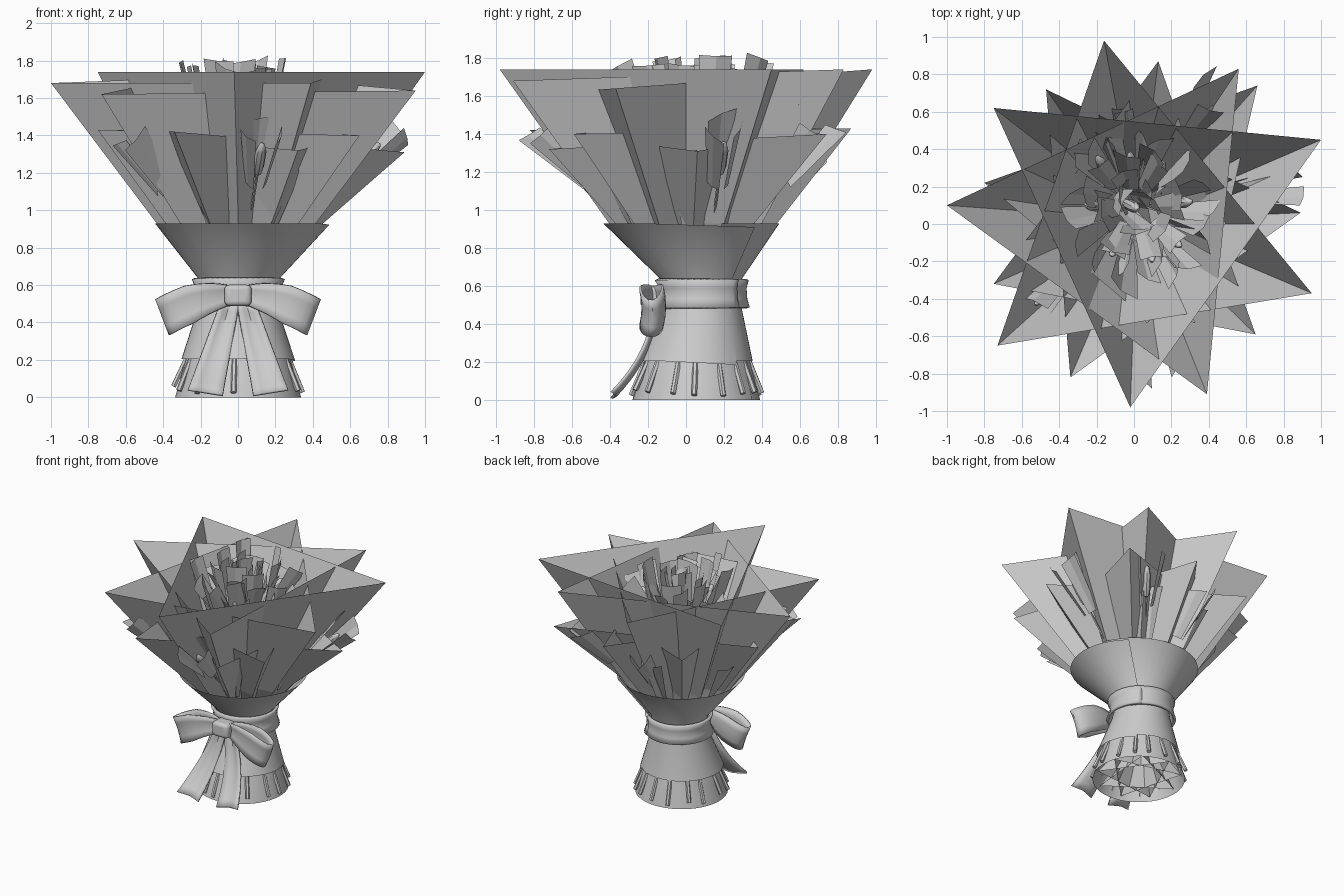
import bpy, math, random
from mathutils import Vector, Matrix

if "Cube" in bpy.data.objects:
    bpy.data.objects.remove(bpy.data.objects["Cube"])

random.seed(7)
paper = bpy.data.materials.new("pale grey paper")
paper.diffuse_color = (0.6, 0.6, 0.6, 1)
paper.use_nodes = True
paper.node_tree.nodes["Principled BSDF"].inputs["Base Color"].default_value = paper.diffuse_color
NECK = Vector((0, 0.09, 0.56))


def make(name, verts, faces, smooth=False, thick=0):
    me = bpy.data.meshes.new(name)
    me.from_pydata([tuple(v) for v in verts], [], faces)
    me.materials.append(paper)
    ob = bpy.data.objects.new(name, me)
    bpy.context.collection.objects.link(ob)
    if thick:
        mod = ob.modifiers.new("thickness", 'SOLIDIFY')
        mod.thickness = thick
        mod.offset = 0
    if smooth:
        bpy.context.view_layer.objects.active = ob
        ob.select_set(True)
        bpy.ops.object.shade_smooth_by_angle(angle=math.radians(40))
        ob.select_set(False)
    return ob


def grid(rows, closed=False):
    """Join equal-length rows of points into quads."""
    n = len(rows[0])
    verts = [p for r in rows for p in r]
    faces = [(i * n + j, i * n + (j + 1) % n, (i + 1) * n + (j + 1) % n, (i + 1) * n + j)
             for i in range(len(rows) - 1) for j in range(n if closed else n - 1)]
    return verts, faces


def wrap(name, profile, start, sweep, grow, thick=0, drop=0, n=48):
    """Sheet rolled round the stems with an overlapping end; profile is (z, radius, cx, cy)."""
    rows = []
    for z, r, cx, cy in profile:
        row = []
        for j in range(n + 1):
            t = j / n
            a = math.radians(start + sweep * t)
            rr = r * (1 + grow * t)
            row.append((cx + rr * math.cos(a), cy + rr * math.sin(a), z - drop * max(0, t - 0.8) / 0.2))
        rows.append(row)
    return make(name, *grid(rows), smooth=True, thick=thick)


# Outer wrap, inner skirt and ribbon band
wrap("outer_wrap", [(0.205, 0.30, 0, 0.05), (0.47, 0.215, 0, 0.08), (0.56, 0.195, 0, 0.09),
                    (0.64, 0.215, 0, 0.08), (0.93, 0.46, 0.02, 0.03)], 20, 385, 0.02, drop=0.02)
wrap("inner_skirt", [(0, 0.335, 0, 0.055), (0.22, 0.275, 0, 0.06), (0.5, 0.18, 0, 0.09)], 40, 380, 0.01)
wrap("ribbon_band", [(0.485, 0.24, 0, 0.085), (0.53, 0.222, 0, 0.09), (0.59, 0.218, 0, 0.09),
                     (0.635, 0.235, 0, 0.085)], 30, 380, 0.03, thick=0.02)


# Triangular paper funnels whose corners form the star
def funnel(name, tips):
    tips = [Vector(t) for t in tips]
    mid = []
    for t in tips:
        d = Vector((t.x, t.y - 0.06, 0)).normalized() * 0.445
        mid.append(Vector((d.x + 0.01, d.y + 0.04, 0.93)))
    low = [NECK + Vector((m.x, m.y - 0.05, 0)) * 0.3 for m in mid]
    make(name, *grid([low, mid, tips], closed=True))


funnels = [
    [(1.0, 0.45, 1.74), (-0.75, 0.62, 1.74), (-0.02, -0.98, 1.74)],
    [(0.56, 0.83, 1.74), (-1.0, 0.1, 1.68), (0.39, -0.91, 1.68)],
    [(0.95, -0.37, 1.64), (-0.16, 0.98, 1.74), (-0.73, -0.65, 1.62)],
    [(0.89, 0.06, 1.31), (-0.47, 0.72, 1.42), (-0.34, -0.82, 1.42)],
    [(0.65, -0.59, 1.40), (0.13, 0.87, 1.43), (-0.75, -0.32, 1.43)],
    [(0.66, 0.74, 1.40), (-0.80, 0.22, 1.42), (0.32, -0.72, 1.32)],
]
for i, tips in enumerate(funnels):
    funnel(f"paper_funnel_{i + 1}", tips)

# Small star of folded paper inside the skirt
for i in range(3):
    ring = [Vector((0.31 * math.cos(a), 0.055 + 0.31 * math.sin(a), 0.02))
            for a in (math.radians(15 + 40 * i + 120 * k) for k in range(3))]
    make(f"lower_funnel_{i + 1}", ring + [NECK - Vector((0, 0, 0.15))], [(0, 1, 3), (1, 2, 3), (2, 0, 3)])


def frame(origin, direction):
    """Z along the direction, Y facing away from the middle."""
    z = Vector(direction).normalized()
    x = Vector((-z.y, z.x, 0)).normalized() if z.xy.length > 0.01 else Vector((1, 0, 0))
    m = Matrix((-x, z.cross(-x), z)).transposed().to_4x4()
    m.translation = origin
    return m


def lathe(name, m, profile, sides, smooth=True):
    rows = [[m @ Vector((r * math.cos(2 * math.pi * k / sides), r * math.sin(2 * math.pi * k / sides), z))
             for k in range(sides)] for r, z in profile]
    return make(name, *grid(rows, closed=True), smooth=smooth)


# Stem ends round the foot
for i in range(16):
    a = 2 * math.pi * (i + random.uniform(-0.25, 0.25)) / 16
    out = Vector((math.cos(a), math.sin(a), 0))
    foot = Vector((0, 0.055, random.uniform(0.02, 0.06))) + out * 0.345
    m = frame(foot, Vector((0, 0.06, 0.26)) + out * 0.25 - foot)
    lathe(f"stem_end_{i + 1}", m, [(0, 0), (0.015, 0), (0.015, 0.23), (0, 0.23)], 6)


# Folded leaf: narrow at the base, slanted at the top, creased down the middle
def leaf(name, m, length, width, base=0.25, fold=0.25, slant=0.05):
    w, s = width / 2, random.uniform(-slant, slant)
    pts = [(-w * base, 0, 0), (0, w * base * fold, 0), (w * base, 0, 0),
           (-w, 0, length - s), (0, w * fold, length), (w, 0, length + s)]
    make(name, [m @ Vector(p) for p in pts], [(0, 1, 4, 3), (1, 2, 5, 4)])


BUD = [(0, 0), (0.022, 0.01), (0.03, 0.06), (0.03, 0.17), (0.014, 0.225), (0, 0.235)]


def flower(name, tip, lean=0.0, reach=0.44, slant=0.05):
    """Bud with one leaf behind it and one on either side."""
    tip = Vector(tip)
    d = tip - NECK
    d = (d.normalized() + Vector((d.x, d.y, 0)).normalized() * lean).normalized()
    start = tip - d * 0.235
    m = frame(start, d)
    lathe(name + "_bud", m, BUD, 8)
    lathe(name + "_stem", frame(NECK, start - NECK), [(0.008, 0), (0.008, (start - NECK).length)], 5)
    for k in range(3):
        spin = math.pi * (1 + 2 * k / 3) + random.uniform(-0.3, 0.3)
        lm = m @ Matrix.Rotation(spin, 4, 'Z') @ Matrix.Translation((0, 0.045, -0.06))
        lm = lm @ Matrix.Rotation(random.uniform(-0.2, -0.05), 4, 'X')
        leaf(f"{name}_leaf_{k + 1}", lm, reach * random.uniform(0.9, 1.1),
             random.uniform(0.13, 0.17), 0.6, 0.2, slant)


# Flowers poking out between the funnels
outer = [(0.13, -0.70, 1.36), (-0.53, -0.43, 1.33), (0.76, 0.2, 1.36),
         (0.42, 0.65, 1.38), (-0.05, 0.62, 1.27)]
for i, tip in enumerate(outer):
    flower(f"outer_flower_{i + 1}", tip, 0, 0.4)

# Flowers inside: a middle one and a ring
inner = [(0.02, 0.08, 1.66), (-0.2, 0.36, 1.6), (-0.26, 0.1, 1.58), (0.16, 0.33, 1.6), (0.31, 0.12, 1.58),
         (0.1, -0.2, 1.6), (0.25, -0.12, 1.56), (-0.12, -0.17, 1.6), (-0.02, 0.38, 1.56)]
for i, tip in enumerate(inner):
    flower(f"inner_flower_{i + 1}", tip, 0.3, 0.38, 0.02)

# Long leaves fanning up from the neck
for i in range(16):
    a = 2 * math.pi * i * 0.382
    r = 0.06 + 0.38 * (i / 16)
    tip = Vector((r * math.cos(a), 0.07 + r * math.sin(a), random.uniform(1.76, 1.86) - 0.15 * r))
    m = frame(NECK, tip - NECK) @ Matrix.Rotation(random.uniform(-0.9, 0.9), 4, 'Z')
    leaf(f"long_leaf_{i + 1}", m, (tip - NECK).length, random.uniform(0.14, 0.2), 0.2, 0.25, 0.015)

# Outer leaves rising from the collar
for i in range(7):
    a = 2 * math.pi * (i + random.uniform(-0.2, 0.2)) / 7
    out = Vector((math.cos(a), math.sin(a), 0))
    low = Vector((0, 0.04, 0.88)) + out * 0.36
    tip = Vector((0, 0.04, random.uniform(1.2, 1.32))) + out * 0.58
    leaf(f"outer_leaf_{i + 1}", frame(low, tip - low), (tip - low).length, random.uniform(0.12, 0.2))

# Bow: two ribbon loops, a knot and two tails
for side, label in ((-1, "left"), (1, "right")):
    rows = []
    n = 24
    for j in range(n + 1):
        a = 2 * math.pi * j / n
        s = (1 - math.cos(a)) / 2
        y = -0.175 + 0.075 * math.sin(a) * s ** 0.5 - 0.01 * s
        half = 0.045 + 0.058 * min(1, s * 1.6) ** 0.8
        c = Vector((0.03 + 0.37 * s, y, 0.545 - 0.115 * s ** 1.8))
        up = Vector((0.38 * s, 0, 1)).normalized()
        rows.append([Vector((side * p.x, p.y, p.z)) for p in
                     (c + up * half * f + Vector((0, 0.012 * (1 - f * f), 0)) for f in (-1, -0.5, 0, 0.5, 1))])
    make(f"bow_loop_{label}", *grid(rows), smooth=True, thick=0.014)
    rows = []
    for j in range(13):
        t = j / 12
        c = Vector((side * (0.045 + 0.13 * t), -0.16 - 0.03 * t - 0.19 * t ** 2.2, 0.5 - 0.475 * t))
        half = 0.05 + 0.043 * t
        rows.append([c + Vector((f * half, 0.012 * math.cos(f * 3), side * f * 0.015 * t)) for f in (-1, -0.5, 0, 0.5, 1)])
    make(f"bow_tail_{label}", *grid(rows), smooth=True, thick=0.014)

bpy.ops.mesh.primitive_cube_add(size=1, location=(0, -0.18, 0.545))
knot = bpy.context.object
knot.name = "bow_knot"
knot.scale = (0.145, 0.12, 0.115)
knot.data.materials.append(paper)
bevel = knot.modifiers.new("rounding", 'BEVEL')
bevel.width = 0.22
bevel.segments = 4
bpy.ops.object.shade_smooth_by_angle(angle=math.radians(40))
